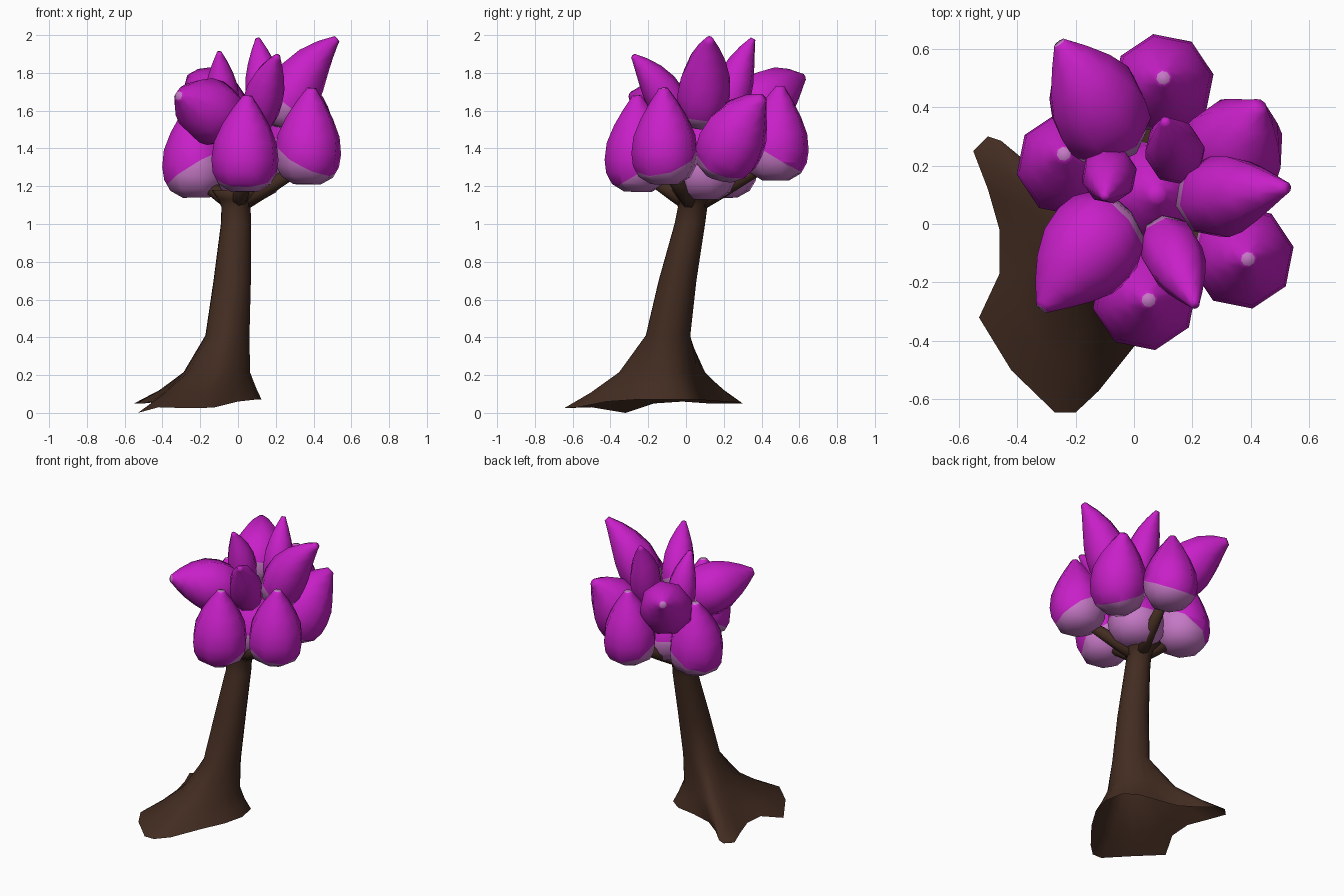
import bpy, bmesh, math
from mathutils import Vector

if "Cube" in bpy.data.objects:
    bpy.data.objects.remove(bpy.data.objects["Cube"])


def material(name, rgb):
    m = bpy.data.materials.new(name)
    m.diffuse_color = (*rgb, 1)
    m.use_nodes = True
    m.node_tree.nodes["Principled BSDF"].inputs["Base Color"].default_value = m.diffuse_color
    return m


BARK = material("dark bark", (0.055, 0.025, 0.015))
MAGENTA = material("magenta", (0.58, 0.014, 0.58))
PINK = material("pale pink", (0.56, 0.19, 0.56))


def loft(bm, rings, cap_start=True, cap_end=True):
    loops = [[bm.verts.new(p) for p in r] for r in rings]
    n = len(loops[0])
    for a, b in zip(loops, loops[1:]):
        for i in range(n):
            j = (i + 1) % n
            bm.faces.new((a[i], a[j], b[j], b[i]))
    if cap_start:
        bm.faces.new(loops[0][::-1])
    if cap_end:
        bm.faces.new(loops[-1])


def finish(bm, name, mats):
    me = bpy.data.meshes.new(name)
    for f in bm.faces:
        f.smooth = True
    bm.to_mesh(me)
    bm.free()
    for m in mats:
        me.materials.append(m)
    ob = bpy.data.objects.new(name, me)
    bpy.context.collection.objects.link(ob)
    return ob


def ring(c, axis, r, n):
    axis = axis.normalized()
    u = Vector((0, 1, 0)).cross(axis).normalized()
    v = axis.cross(u)
    return [c + r * (math.cos(a) * u + math.sin(a) * v)
            for a in (2 * math.pi * (i + 0.25) / n for i in range(n))]


# Trunk: lobed hollow root flare narrowing to a leaning stem
foot = [(.125, -.13, .07), (.1, 0, .07), (.02, .06, .07), (-.12, .085, .07),
        (-.26, .12, .065), (-.37, .2, .06), (-.455, .285, .055), (-.5, .3, .05),
        (-.55, .25, .05), (-.5, .12, .05), (-.46, -.02, .06), (-.46, -.17, .05),
        (-.53, -.32, 0), (-.42, -.5, .03), (-.27, -.645, .025), (-.2, -.645, .025),
        (-.12, -.57, .03), (0, -.42, .06), (.09, -.27, .07)]
foot = [Vector(p) for p in foot]
n = len(foot)
angles = []
for i, p in enumerate(foot):
    real = math.atan2(p.y + .095, p.x + .055)
    if i and real < 0:
        real += 2 * math.pi
    angles.append(0.35 * real + 0.65 * (2 * math.pi * i / n - 0.2))


def stem_ring(x, y, z, r):
    return [Vector((x + r * math.cos(a), y + r * math.sin(a), z)) for a in angles]


def relax(pts, k):
    m = len(pts)
    return [p.lerp((pts[i - 1] + pts[(i + 1) % m]) / 2, k) for i, p in enumerate(pts)]


knee = stem_ring(-.055, -.095, .41, .118)
flare, low = [], []
for f, k in zip(foot, knee):
    p = k.lerp(f, .38)
    p.z = .215
    flare.append(p)
    q = k.lerp(f, .7)
    q.z = f.z * .57 + .215 * .43
    low.append(q)
flare = relax(relax(flare, .6), .6)
low = relax(low, .4)
bm = bmesh.new()
loft(bm, [foot, low, flare, knee, stem_ring(-.03, -.045, .7, .1),
          stem_ring(-.01, .02, 1.0, .081), stem_ring(-.01, .035, 1.09, .078),
          stem_ring(-.005, .045, 1.13, .1), stem_ring(0, .05, 1.18, .14)],
     cap_start=False)
finish(bm, "trunk", [BARK])

# Branches: short tapered limbs from the stem top to the lower buds
for i, end in enumerate([(.04, -.2, 1.25), (.32, -.1, 1.29), (.1, .42, 1.31),
                         (-.19, .17, 1.22)]):
    crotch, end = Vector((-.005, .04, 1.1)), Vector(end)
    d = end - crotch
    bm = bmesh.new()
    loft(bm, [ring(crotch, d, .05, 8), ring(crotch.lerp(end, .4), d, .045, 8),
              ring(end, d, .03, 8)])
    finish(bm, f"branch_{i + 1}", [BARK])

# Buds: eight-sided teardrops on a bent axis, pale at the root
PROFILE = [(0, .42), (.08, .8), (.2, .98), (.34, 1.03), (.52, .96),
           (.7, .73), (.86, .44), (.97, .2), (1, .14)]
HEART = Vector((.06, .1, 0))


def bud(name, base, bend, tip, r, pale=.1, tilt=.6, pale_tip=False):
    base, bend, tip = Vector(base), Vector(bend), Vector(tip)
    rings = []
    for t, w in PROFILE:
        c = base * (1 - t) ** 2 + bend * 2 * t * (1 - t) + tip * t * t
        tangent = (bend - base) * (1 - t) + (tip - bend) * t
        rings.append(ring(c, tangent, r * w, 8))
    bm = bmesh.new()
    loft(bm, rings)
    # cut the pale root along a plane tilted towards the tree's heart
    out = base - HEART
    out.z = 0
    axis = (bend - base).normalized()
    normal = (axis + out.normalized() * tilt).normalized()
    cut = base + axis * pale
    bmesh.ops.bisect_plane(bm, geom=bm.verts[:] + bm.edges[:] + bm.faces[:],
                           plane_co=cut, plane_no=normal)
    for f in bm.faces:
        m = f.calc_center_median()
        at_tip = pale_tip and (m - tip).length < .006
        f.material_index = 1 if (m - cut).dot(normal) < 0 or at_tip else 0
    finish(bm, name, [MAGENTA, PINK])


# lower tier, upright
bud("front_bud", (.035, -.255, 1.17), (.035, -.25, 1.42), (.05, -.26, 1.68), .176, .09, pale_tip=True)
bud("right_bud", (.365, -.115, 1.21), (.37, -.11, 1.45), (.39, -.12, 1.72), .174, .13, pale_tip=True)
bud("back_bud", (.1, .475, 1.23), (.1, .475, 1.47), (.1, .5, 1.73), .17, .13, pale_tip=True)
bud("left_bud", (-.22, .2, 1.14), (-.225, .2, 1.38), (-.24, .24, 1.64), .175, .15, pale_tip=True)
bud("back_right_bud", (.29, .18, 1.24), (.34, .25, 1.53), (.43, .41, 1.67), .178, .1)
bud("centre_bud", (.06, .1, 1.13), (.06, .1, 1.37), (.08, .1, 1.56), .18, .18, 0)
# upper tier, leaning outwards
bud("upper_right_bud", (.24, .08, 1.51), (.29, .1, 1.79), (.525, .125, 1.98), .138, .12)
bud("upper_left_bud", (-.04, .03, 1.53), (-.19, -.11, 1.63), (-.315, -.29, 1.68), .17, .05, .3, True)
bud("upper_back_bud", (-.08, .27, 1.5), (-.12, .44, 1.71), (-.255, .62, 1.775), .165, .07, .4, True)
bud("small_front_bud", (.1, -.03, 1.5), (.14, -.12, 1.74), (.21, -.28, 1.89), .103, .07)
bud("small_back_bud", (.15, .22, 1.53), (.14, .24, 1.77), (.105, .355, 1.98), .1, .07)
bud("small_left_bud", (-.08, .18, 1.5), (-.085, .18, 1.72), (-.1, .09, 1.91), .093, .07)
